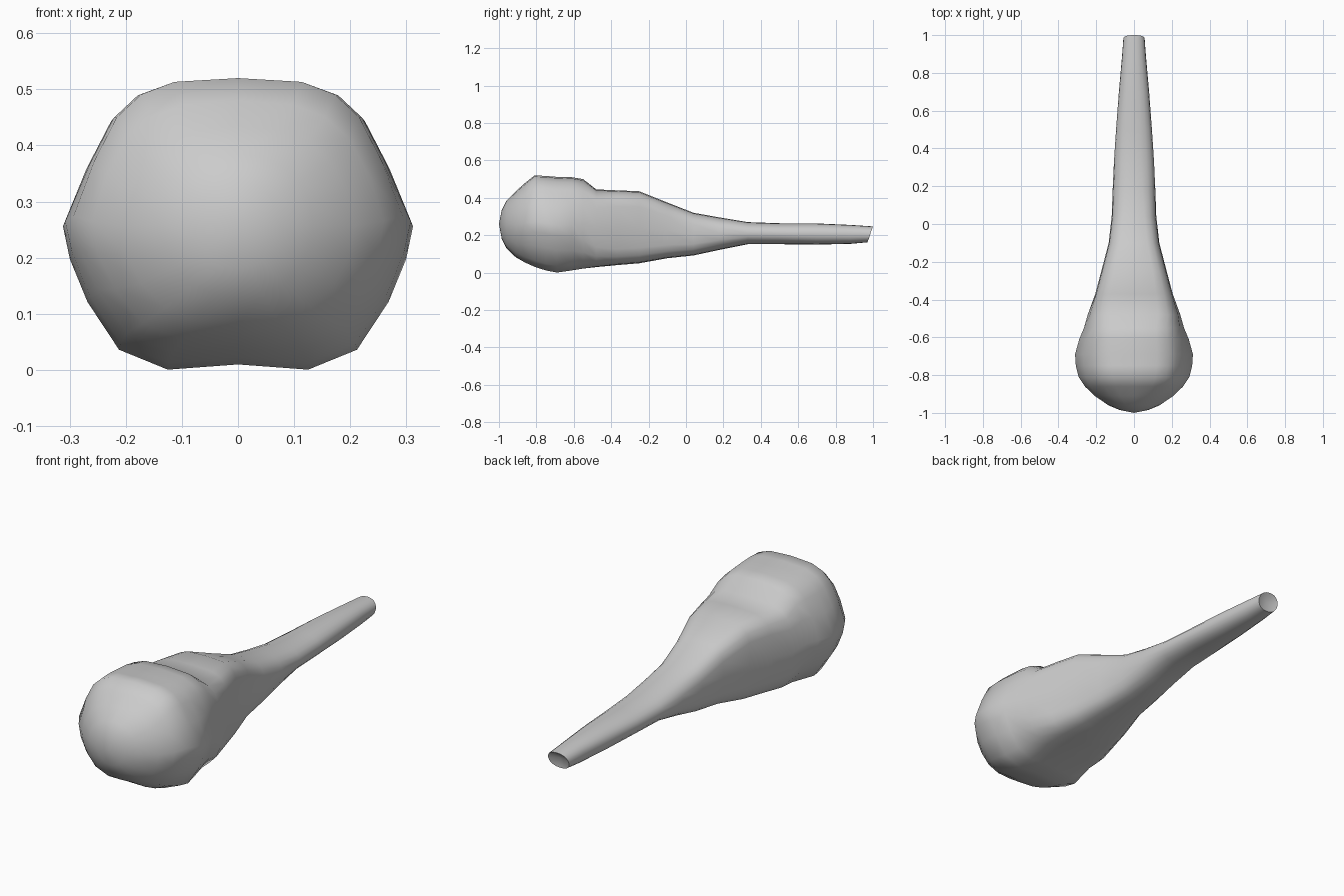
import bpy, bmesh, math

if "Cube" in bpy.data.objects:
    bpy.data.objects.remove(bpy.data.objects["Cube"])

# Half outline of the knobbly head section, normalised to width and height
HEAD = [(0, 1), (.39, .975), (.58, .89), (.72, .73), (.86, .4), (1, 0),
        (.96, -.22), (.86, -.52), (.68, -.86), (.4, -1), (0, -.96)]

# Stations along the body: y, half width, bottom z, top z,
# amount of head shape, roundness (1 = ellipse, small = boxy)
STATIONS = [
    (-.985, .075, .18, .335, 0, 1), (-.96, .135, .13, .385, .1, 1),
    (-.91, .208, .08, .435, .3, .95), (-.86, .26, .05, .48, .6, .9),
    (-.81, .293, .03, .52, .85, .85), (-.75, .308, .012, .517, 1, .8),
    (-.69, .312, .0, .512, .95, .75), (-.61, .29, .01, .51, .75, .65),
    (-.55, .265, .018, .5, .5, .6), (-.48, .245, .028, .445, .2, .5),
    (-.37, .205, .04, .44, 0, .48), (-.25, .173, .05, .435, 0, .48),
    (-.1, .134, .077, .375, 0, .55), (.04, .118, .092, .32, 0, .65),
    (.18, .113, .122, .295, 0, .8), (.33, .106, .152, .27, 0, .9),
    (.5, .095, .152, .264, 0, .9), (.7, .08, .15, .263, 0, .9),
    (.88, .064, .154, .255, 0, .9), (.985, .056, .162, .247, 0, .9)]


def power(v, p):
    return math.copysign(abs(v) ** p, v) if abs(v) > 1e-6 else 0


def section(bm, y, w, lo, hi, blend, rnd, last):
    cz, h = (lo + hi) / 2, (hi - lo) / 2
    half = []
    for i, (hx, hz) in enumerate(HEAD):
        a = math.pi * i / 10
        x = hx * blend + power(math.sin(a), rnd) * (1 - blend)
        z = hz * blend + power(math.cos(a), rnd) * (1 - blend)
        dy = .015 * math.cos(a) if last else 0
        half.append((x * w, y + dy, cz + z * h))
    pts = half + [(-x, py, z) for x, py, z in half[-2:0:-1]]
    return [bm.verts.new(p) for p in pts]


# Club-shaped body lofted through the stations
bm = bmesh.new()
rings = [section(bm, *s, s is STATIONS[-1]) for s in STATIONS]
n = len(rings[0])
for a, b in zip(rings, rings[1:]):
    for i in range(n):
        j = (i + 1) % n
        bm.faces.new((a[i], a[j], b[j], b[i]))

# Rounded nose and slightly dented tail tip
for ring, centre in ((rings[0], (0, -1, .26)), (rings[-1], (0, .97, .21))):
    c = bm.verts.new(centre)
    for i in range(n):
        bm.faces.new((ring[i], ring[(i + 1) % n], c))
bmesh.ops.recalc_face_normals(bm, faces=bm.faces)

mesh = bpy.data.meshes.new("club_body")
bm.to_mesh(mesh)
bm.free()
body = bpy.data.objects.new("club_body", mesh)
bpy.context.collection.objects.link(body)
bpy.context.view_layer.objects.active = body
body.select_set(True)
bpy.ops.object.shade_smooth_by_angle(angle=math.radians(75))
